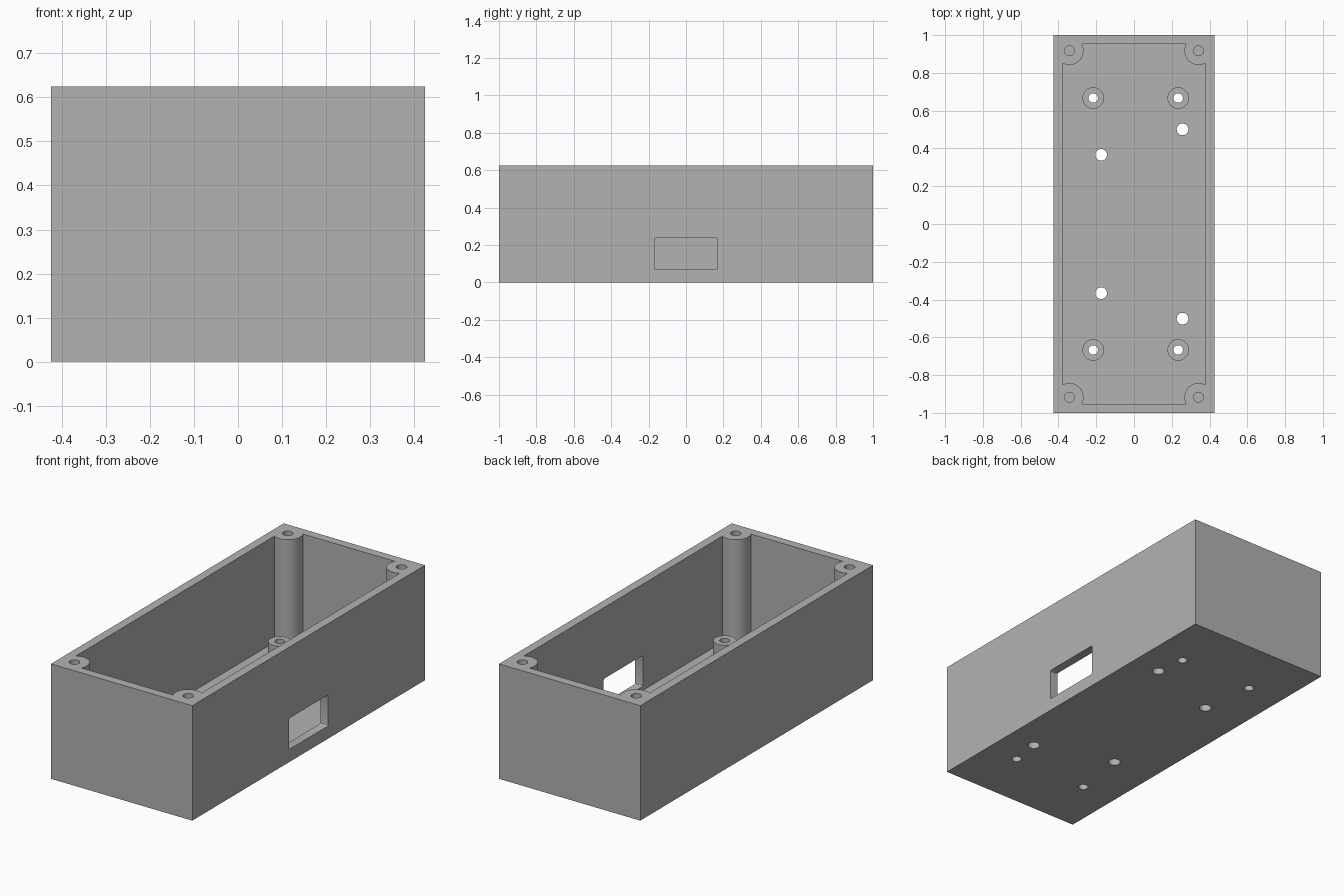
import bpy
import bmesh
import math
from mathutils import Matrix, Vector

cube = bpy.data.objects.get("Cube")
if cube:
    bpy.data.objects.remove(cube, do_unlink=True)

# Main sizes
HALF_X, HALF_Y, HEIGHT = 0.425, 1.0, 0.625
WALL = 0.0476
STANDOFF_TOP = 0.167
SCREW_DEPTH = 0.24
OVER = 0.1  # cutter overshoot

grey = bpy.data.materials.new("plain grey plastic")
grey.use_nodes = True
colour = (0.448, 0.448, 0.448, 1)
grey.diffuse_color = colour
grey.node_tree.nodes["Principled BSDF"].inputs["Base Color"].default_value = colour


def add_object(name, bm):
    mesh = bpy.data.meshes.new(name)
    bm.to_mesh(mesh)
    bm.free()
    mesh.materials.append(grey)
    obj = bpy.data.objects.new(name, mesh)
    bpy.context.collection.objects.link(obj)
    return obj


def box(name, low, high, round_x=0):
    low, high = Vector(low), Vector(high)
    bm = bmesh.new()
    place = Matrix.Translation((low + high) / 2) @ Matrix.Diagonal((*(high - low), 1))
    bmesh.ops.create_cube(bm, size=1, matrix=place)
    if round_x:
        edges = [e for e in bm.edges
                 if abs(e.verts[0].co.x - e.verts[1].co.x) > 0.01]
        bmesh.ops.bevel(bm, geom=edges, offset=round_x, segments=3,
                        profile=0.5, affect='EDGES')
    return add_object(name, bm)


def cylinders(name, spots, radius, bottom, top, sides=48):
    bm = bmesh.new()
    for x, y in spots:
        bmesh.ops.create_cone(bm, cap_ends=True, segments=sides,
                              radius1=radius, radius2=radius, depth=top - bottom,
                              matrix=Matrix.Translation((x, y, (bottom + top) / 2)))
    return add_object(name, bm)


def combine(target, tool, operation):
    mod = target.modifiers.new(operation, 'BOOLEAN')
    mod.operation = operation
    mod.solver = 'EXACT'
    mod.object = tool
    bpy.ops.object.select_all(action='DESELECT')
    bpy.context.view_layer.objects.active = target
    target.select_set(True)
    bpy.ops.object.modifier_apply(modifier=mod.name)
    bpy.data.objects.remove(tool, do_unlink=True)


def mirrored_y(spots):
    return [(x, y * side) for x, y in spots for side in (-1, 1)]


corners = mirrored_y([(-0.342, 0.917), (0.342, 0.917)])
standoffs = mirrored_y([(-0.216, 0.667), (0.234, 0.667)])
floor_holes = mirrored_y([(-0.174, 0.366), (0.257, 0.501)])

# Open box, with the cavity shaped to leave round corner posts standing
enclosure = box("enclosure", (-HALF_X, -HALF_Y, 0), (HALF_X, HALF_Y, HEIGHT))
cavity = box("cavity", (WALL - HALF_X, WALL - HALF_Y, WALL),
             (HALF_X - WALL, HALF_Y - WALL, HEIGHT + OVER))
combine(cavity, cylinders("corner_posts", corners, 0.075, 0, HEIGHT + 2 * OVER, 64),
        'DIFFERENCE')
combine(enclosure, cavity, 'DIFFERENCE')

# Board standoffs rising from the floor
combine(enclosure, cylinders("standoffs", standoffs, 0.057, WALL / 2, STANDOFF_TOP),
        'UNION')

# Blind screw holes in the posts, through holes in standoffs and floor
combine(enclosure, cylinders("post_holes", corners, 0.026,
                             HEIGHT - SCREW_DEPTH, HEIGHT + OVER), 'DIFFERENCE')
combine(enclosure, cylinders("standoff_holes", standoffs, 0.025,
                             -OVER, STANDOFF_TOP + OVER), 'DIFFERENCE')
combine(enclosure, cylinders("floor_holes", floor_holes, 0.031,
                             -OVER, WALL + OVER), 'DIFFERENCE')

# Connector window in the side wall
combine(enclosure, box("window", (HALF_X - WALL - 0.03, -0.168, 0.069),
                       (HALF_X + OVER, 0.168, 0.238), 0.008), 'DIFFERENCE')

bpy.ops.object.shade_smooth_by_angle(angle=math.radians(30))
